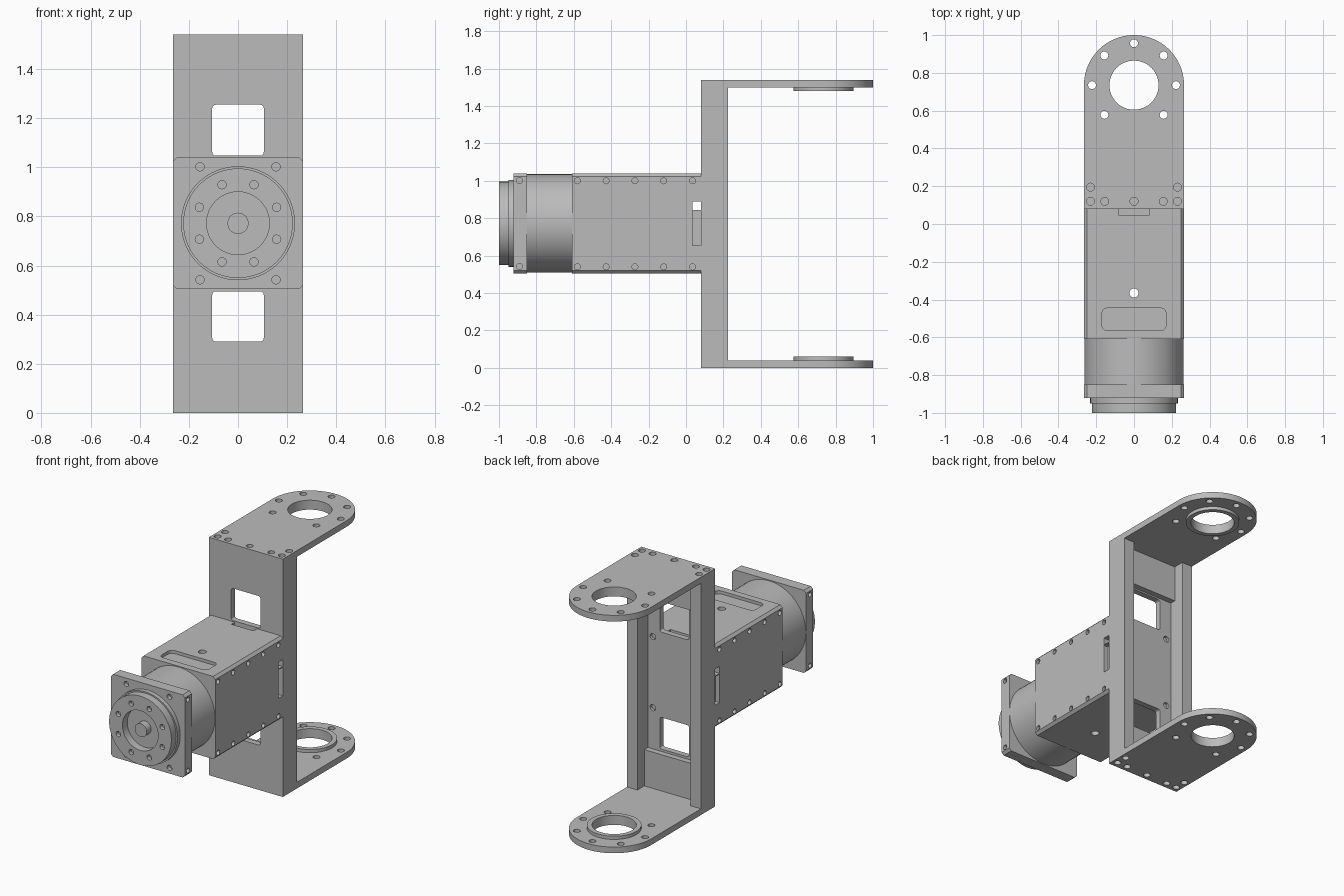
import bpy, bmesh
from math import sin, cos, pi, radians
from mathutils import Matrix, Vector

if "Cube" in bpy.data.objects:
    bpy.data.objects.remove(bpy.data.objects["Cube"], do_unlink=True)

grey = bpy.data.materials.new("machined_grey")
grey.use_nodes = True
grey.diffuse_color = (0.5, 0.5, 0.5, 1)
grey.node_tree.nodes["Principled BSDF"].inputs["Base Color"].default_value = (0.5, 0.5, 0.5, 1)

HALF = 0.265      # half width of the whole body
TOP = 1.54        # bracket height
MID = 0.772       # actuator axis height
EYE = 0.735       # centre of the rounded bracket ends
TURN = {"x": Matrix.Rotation(pi / 2, 4, "Y"), "y": Matrix.Rotation(pi / 2, 4, "X"), "z": Matrix()}


def box(bm, x, y, z, bevel=0, axis=0, segments=1):
    """Box from three (low, high) ranges; edges along one axis may be bevelled."""
    size = [r[1] - r[0] for r in (x, y, z)]
    centre = [(r[0] + r[1]) / 2 for r in (x, y, z)]
    made = bmesh.ops.create_cube(bm, size=1, matrix=Matrix.Translation(centre) @ Matrix.Diagonal((*size, 1)))
    if bevel:
        edges = {e for v in made["verts"] for e in v.link_edges
                 if abs((e.verts[0].co - e.verts[1].co)[axis]) > 1e-4}
        bmesh.ops.bevel(bm, geom=list(edges), offset=bevel, segments=segments, profile=0.5, affect="EDGES")


def rod(bm, axis, centre, radius, length, sides=24):
    bmesh.ops.create_cone(bm, cap_ends=True, segments=sides, radius1=radius, radius2=radius, depth=length,
                          matrix=Matrix.Translation(centre) @ TURN[axis])


def make(name, bm):
    mesh = bpy.data.meshes.new(name)
    bmesh.ops.recalc_face_normals(bm, faces=bm.faces)
    bm.to_mesh(mesh)
    bm.free()
    mesh.materials.append(grey)
    obj = bpy.data.objects.new(name, mesh)
    bpy.context.collection.objects.link(obj)
    return obj


def select(obj):
    bpy.ops.object.select_all(action="DESELECT")
    obj.select_set(True)
    bpy.context.view_layer.objects.active = obj


def cut(obj, bm):
    """Subtract everything in bm from the object."""
    cutter = make("cutter", bm)
    cutter.hide_render = True
    mod = obj.modifiers.new("cut", "BOOLEAN")
    mod.operation, mod.solver, mod.object = "DIFFERENCE", "EXACT", cutter
    select(obj)
    bpy.ops.object.modifier_apply(modifier=mod.name)
    bpy.data.objects.remove(cutter, do_unlink=True)


def smooth(obj):
    select(obj)
    bpy.ops.object.shade_smooth_by_angle(angle=radians(30))


# Bracket: rounded outline raised to full height, then carved out
bm = bmesh.new()
arc = [(HALF * cos(pi * i / 40), EYE + HALF * sin(pi * i / 40)) for i in range(41)]
outline = [(-HALF, 0.08), (HALF, 0.08)] + arc
face = bm.faces.new([bm.verts.new((x, y, 0)) for x, y in outline])
raised = bmesh.ops.extrude_face_region(bm, geom=[face])["geom"]
bmesh.ops.translate(bm, vec=Vector((0, 0, TOP)), verts=[v for v in raised if isinstance(v, bmesh.types.BMVert)])
bracket = make("bracket", bm)

# Gap between the arms, channel behind the web, thinner middle of the web
for x, y, z in ((0.4, 0.225, 0.04), (0.19, 0.155, 0.04), (0.19, 0.118, 0.275)):
    bm = bmesh.new()
    box(bm, (-x, x), (y, 1.2), (z, TOP - z))
    cut(bracket, bm)

# Windows, bearing bores and screw holes
bm = bmesh.new()
for low, high in ((0.29, 0.495), (1.047, 1.255)):
    box(bm, (-0.105, 0.105), (0, 0.17), (low, high), 0.015, 1, 3)
for z in (0.02, TOP - 0.02):
    rod(bm, "z", (0, EYE, z), 0.13, 0.1, 48)
    for k in range(8):
        if k != 6:
            a = k * pi / 4
            rod(bm, "z", (0.222 * cos(a), EYE + 0.222 * sin(a), z), 0.021, 0.1)
    for x, y in ((0, 0.12), (0.155, 0.12), (0.23, 0.12), (0.23, 0.195)):
        for side in ((1, -1) if x else (1,)):
            rod(bm, "z", (side * x, y, z), 0.021, 0.06)
for x in (-0.155, 0.155):
    for z in (-0.23, 0.23):
        rod(bm, "y", (x, 0.12, MID + z), 0.02, 0.04)
cut(bracket, bm)
smooth(bracket)

# Raised bearing rims inside each arm
for name, z in (("lower_rim", 0.05), ("upper_rim", TOP - 0.05)):
    bm = bmesh.new()
    rod(bm, "z", (0, EYE, z), 0.16, 0.022, 48)
    rim = make(name, bm)
    bm = bmesh.new()
    rod(bm, "z", (0, EYE, z), 0.13, 0.1, 48)
    cut(rim, bm)
    smooth(rim)

# Actuator housing with chamfered long edges
bm = bmesh.new()
box(bm, (-HALF, HALF), (-0.61, 0.08), (0.505, 1.04), 0.016, 1)
housing = make("housing", bm)
bm = bmesh.new()
for side in (-1, 1):
    x = side * HALF
    for z in (0.54, 1.0):
        for k in range(5):
            rod(bm, "x", (x, 0.035 - 0.154 * k, z), 0.016, 0.04, 16)
    box(bm, (x - 0.03, x + 0.03), (0.035, 0.1), (0.655, 0.84))
box(bm, (-0.4, 0.4), (0.035, 0.1), (0.845, 0.89))
box(bm, (-0.08, 0.08), (0.045, 0.1), (1.01, 1.1))
box(bm, (-0.17, 0.17), (-0.565, -0.445), (1.02, 1.1), 0.03, 2, 4)
rod(bm, "z", (0, -0.365, MID), 0.024, 0.8)
cut(housing, bm)
smooth(housing)

# Gear drum between housing and front flange
bm = bmesh.new()
rod(bm, "y", (0, -0.73, MID), 0.263, 0.25, 64)
smooth(make("gear_drum", bm))

# Square front flange with screw holes on the face and sides
bm = bmesh.new()
box(bm, (-HALF, HALF), (-0.922, -0.85), (0.505, 1.04), 0.016, 1)
flange = make("front_flange", bm)
bm = bmesh.new()
for sx in (-1, 1):
    for sz in (-1, 1):
        rod(bm, "y", (sx * 0.155, -0.92, MID + sz * 0.23), 0.017, 0.05, 16)
        rod(bm, "x", (sx * HALF, -0.89, MID + sz * 0.23), 0.016, 0.04, 16)
cut(flange, bm)
smooth(flange)

# Collar and output disc with a recessed centre
bm = bmesh.new()
rod(bm, "y", (0, -0.935, MID), 0.232, 0.03, 64)
smooth(make("collar", bm))
bm = bmesh.new()
rod(bm, "y", (0, -0.975, MID), 0.223, 0.05, 64)
disc = make("output_disc", bm)
bm = bmesh.new()
rod(bm, "y", (0, -0.99, MID), 0.128, 0.1, 48)
for k in range(8):
    a = pi / 8 + k * pi / 4
    rod(bm, "y", (0.17 * cos(a), -1.0, MID + 0.17 * sin(a)), 0.017, 0.05, 16)
cut(disc, bm)
smooth(disc)

# Shaft in the middle of the recess
bm = bmesh.new()
rod(bm, "y", (0, -0.97, MID), 0.043, 0.05, 32)
smooth(make("shaft", bm))
